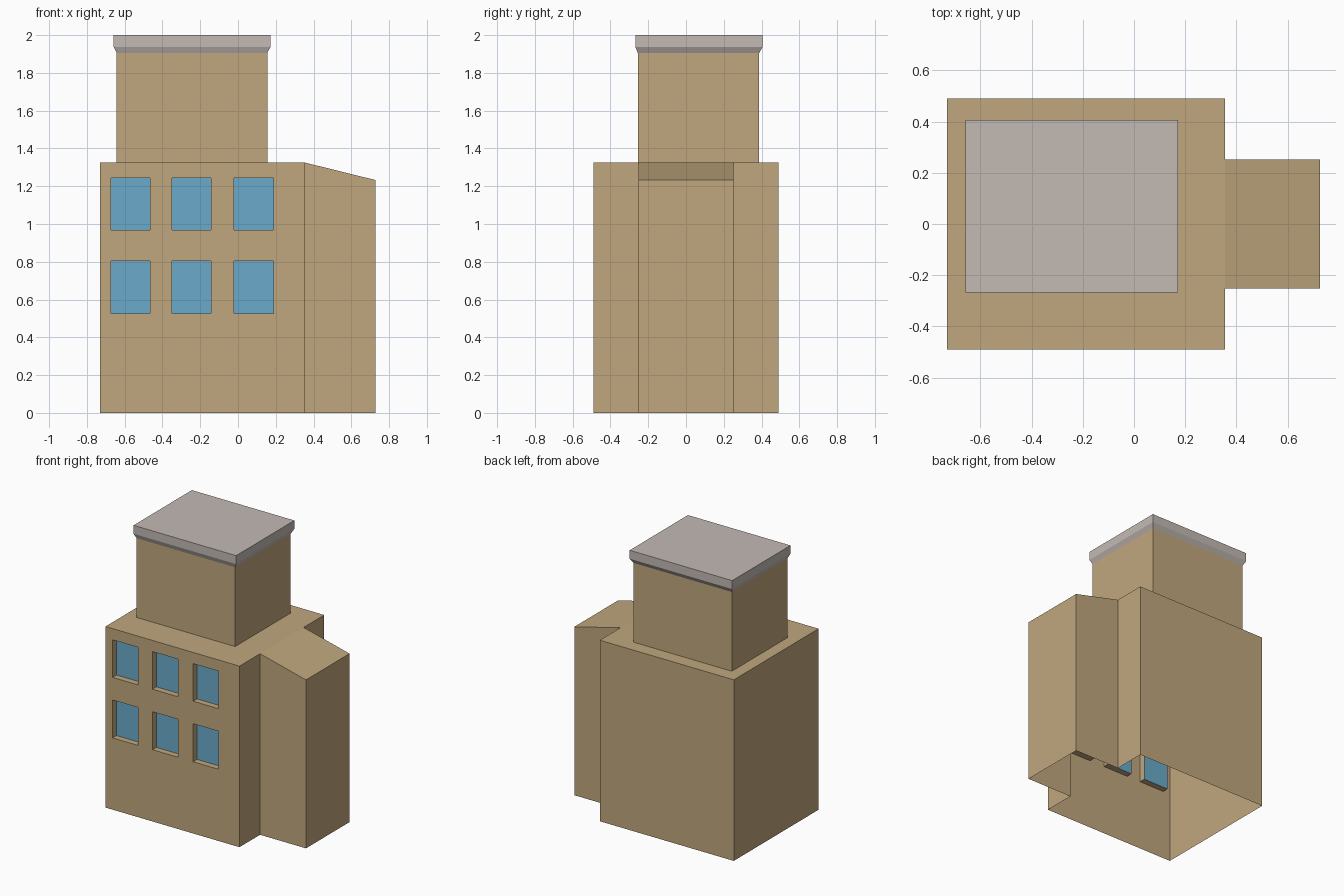
import bpy
from mathutils import Vector

if "Cube" in bpy.data.objects:
    bpy.data.objects.remove(bpy.data.objects["Cube"])


def material(name, rgb):
    m = bpy.data.materials.new(name)
    m.diffuse_color = (*rgb, 1)
    m.use_nodes = True
    m.node_tree.nodes["Principled BSDF"].inputs["Base Color"].default_value = m.diffuse_color
    return m


TAN = material("tan wall", (0.53, 0.39, 0.21))
BLUE = material("window blue", (0.145, 0.41, 0.60))
GREY = material("roof grey", (0.55, 0.49, 0.455))


class Shell:
    """Collects single-sided faces, each turned to a wanted direction."""

    def __init__(self):
        self.verts, self.faces, self.mats = [], [], []

    def face(self, pts, out, mat=0):
        p = [Vector(q) for q in pts]
        if (p[1] - p[0]).cross(p[2] - p[0]).dot(Vector(out)) < 0:
            p.reverse()
        start = len(self.verts)
        self.verts += p
        self.faces.append(range(start, start + len(p)))
        self.mats.append(mat)

    def ring(self, a, za, b, zb, flat=False):
        """Four faces joining rectangle a (x0, x1, y0, y1) at za to b at zb."""
        dirs = [(0, -1, 0), (1, 0, 0), (0, 1, 0), (-1, 0, 0)]
        ca, cb = corners(a, za), corners(b, zb)
        for i in range(4):
            j = (i + 1) % 4
            self.face([ca[i], ca[j], cb[j], cb[i]], (0, 0, 1) if flat else dirs[i])

    def build(self, name, mats):
        me = bpy.data.meshes.new(name)
        me.from_pydata(self.verts, [], [list(f) for f in self.faces])
        for m in mats:
            me.materials.append(m)
        for poly, m in zip(me.polygons, self.mats):
            poly.material_index = m
        ob = bpy.data.objects.new(name, me)
        bpy.context.collection.objects.link(ob)
        return ob


def corners(r, z):
    x0, x1, y0, y1 = r
    return [(x0, y0, z), (x1, y0, z), (x1, y1, z), (x0, y1, z)]


X0, X1, Y0, Y1, H = -0.73, 0.355, -0.49, 0.49, 1.325
WX, WY0, WY1, WH = 0.727, -0.252, 0.252, 1.233
TOWER = (-0.642, 0.155, -0.255, 0.387)
CAP = (-0.658, 0.172, -0.268, 0.406)
DEPTH = 0.045

# Main block: front wall as a grid with recessed windows
body = Shell()
xs = [X0, -0.672, -0.465, -0.35, -0.142, -0.02, 0.187, X1]
zs = [0, 0.525, 0.803, 0.968, 1.243, H]
for i in range(len(xs) - 1):
    for k in range(len(zs) - 1):
        a, b, c, d = xs[i], xs[i + 1], zs[k], zs[k + 1]
        window = i % 2 and k % 2
        y = Y0 + DEPTH if window else Y0
        rim = [(a, c), (b, c), (b, d), (a, d)]
        body.face([(x, y, z) for x, z in rim], (0, -1, 0), 1 if window else 0)
        if window:
            inward = [(0, 0, 1), (-1, 0, 0), (0, 0, -1), (1, 0, 0)]
            for n in range(4):
                (xa, za), (xb, zb) = rim[n], rim[(n + 1) % 4]
                body.face([(xa, Y0, za), (xb, Y0, zb), (xb, y, zb), (xa, y, za)], inward[n])

# Back, left and the two right wall strips beside the wing
body.face([(X0, Y1, 0), (X1, Y1, 0), (X1, Y1, H), (X0, Y1, H)], (0, 1, 0))
body.face([(X0, Y0, 0), (X0, Y1, 0), (X0, Y1, H), (X0, Y0, H)], (-1, 0, 0))
for a, b in ((Y0, WY0), (WY1, Y1)):
    body.face([(X1, a, 0), (X1, b, 0), (X1, b, H), (X1, a, H)], (1, 0, 0))

# Flat roof around the tower
body.ring((X0, X1, Y0, Y1), H, TOWER, H, flat=True)
body.build("main_block", [TAN, BLUE])

# Side wing with sloping roof, open to the main block and below
wing = Shell()
for y, s in ((WY0, -1), (WY1, 1)):
    wing.face([(X1, y, 0), (WX, y, 0), (WX, y, WH), (X1, y, H)], (0, s, 0))
wing.face([(WX, WY0, 0), (WX, WY1, 0), (WX, WY1, WH), (WX, WY0, WH)], (1, 0, 0))
wing.face([(X1, WY0, H), (WX, WY0, WH), (WX, WY1, WH), (X1, WY1, H)], (0, 0, 1))
wing.build("side_wing", [TAN])

# Tower walls
tower = Shell()
tower.ring(TOWER, H, TOWER, 1.905)
tower.build("roof_tower", [TAN])

# Flared cap on the tower
cap = Shell()
cap.ring(TOWER, 1.905, CAP, 1.938)
cap.ring(CAP, 1.938, CAP, 2.0)
cap.face(corners(CAP, 2.0), (0, 0, 1))
cap.build("tower_cap", [GREY])
